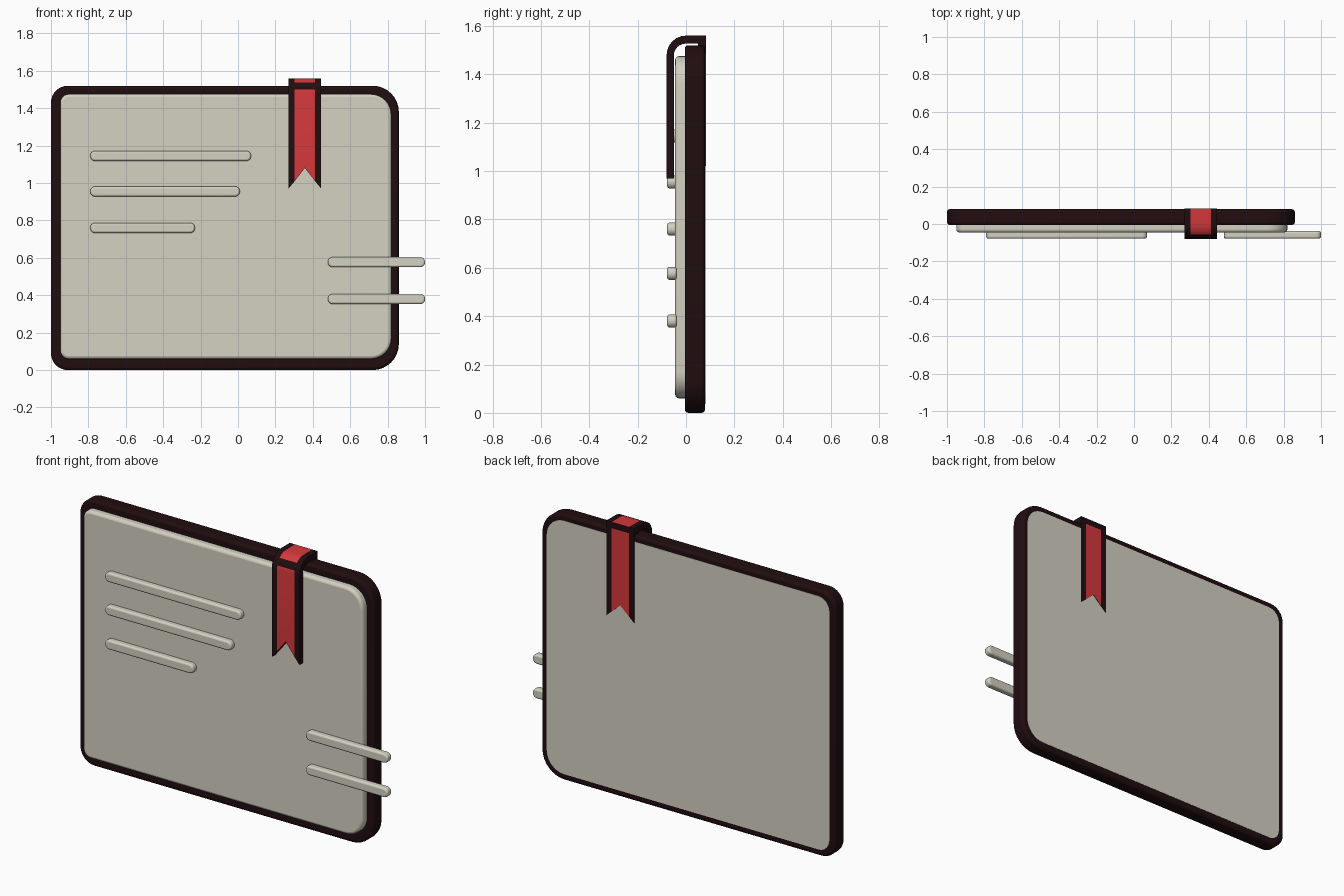
import bpy
import bmesh
from math import sin, cos, pi, radians

default = bpy.data.objects.get("Cube")
if default:
    bpy.data.objects.remove(default, do_unlink=True)


def material(name, rgb):
    m = bpy.data.materials.new(name)
    m.use_nodes = True
    m.diffuse_color = (*rgb, 1)
    m.node_tree.nodes["Principled BSDF"].inputs["Base Color"].default_value = (*rgb, 1)
    return m


DARK = material("dark brown", (0.015, 0.004, 0.005))
CREAM = material("cream paper", (0.66, 0.64, 0.54))
RED = material("ribbon red", (0.66, 0.04, 0.045))


def finish(name, bm, mats, bevel=0):
    bmesh.ops.recalc_face_normals(bm, faces=bm.faces)
    mesh = bpy.data.meshes.new(name)
    bm.to_mesh(mesh)
    bm.free()
    for m in mats:
        mesh.materials.append(m)
    ob = bpy.data.objects.new(name, mesh)
    bpy.context.collection.objects.link(ob)
    if bevel:
        mod = ob.modifiers.new("soft edges", "BEVEL")
        mod.width = bevel
        mod.segments = 3
        mod.limit_method = "ANGLE"
        mod.angle_limit = radians(40)
    bpy.ops.object.select_all(action="DESELECT")
    bpy.context.view_layer.objects.active = ob
    ob.select_set(True)
    bpy.ops.object.shade_smooth_by_angle(angle=radians(40))
    return ob


def plate(name, xs, zs, ys, r_right, r_left, mat, bevel=0):
    """Upright plate with rounded corners; r_right at -x, r_left at +x."""
    bm = bmesh.new()
    corners = [(xs[1], zs[1], r_left, -1, -1), (xs[0], zs[1], r_right, 1, -1),
               (xs[0], zs[0], r_right, 1, 1), (xs[1], zs[0], r_left, -1, 1)]
    loop = []
    for i, (x, z, r, sx, sz) in enumerate(corners):
        for k in range(9):
            a = (i + k / 8) * pi / 2
            loop.append(bm.verts.new((x + r * (sx + cos(a)), ys[0], z + r * (sz + sin(a)))))
    bmesh.ops.remove_doubles(bm, verts=loop, dist=0.0005)
    face = bm.faces.new([v for v in loop if v.is_valid])
    ext = bmesh.ops.extrude_face_region(bm, geom=[face])
    verts = [g for g in ext["geom"] if isinstance(g, bmesh.types.BMVert)]
    bmesh.ops.translate(bm, verts=verts, vec=(0, ys[1] - ys[0], 0))
    return finish(name, bm, [mat], bevel)


# Book: cover, raised page block and back panel
plate("cover", (-1, 0.86), (0, 1.52), (-0.005, 0.079), 0.09, 0.14, DARK, 0.015)
plate("page", (-0.95, 0.82), (0.06, 1.475), (-0.045, 0.01), 0.045, 0.11, CREAM, 0.015)
plate("back_panel", (-0.963, 0.825), (0.036, 1.485), (0.075, 0.0805), 0.07, 0.11, CREAM)

# Raised writing lines and binder rods
bars = [("writing_line_top", -0.79, 0.07, 1.145), ("writing_line_middle", -0.79, 0.01, 0.955),
        ("writing_line_bottom", -0.79, -0.23, 0.76),
        ("rod_upper", 0.48, 1.0, 0.577), ("rod_lower", 0.48, 1.0, 0.38)]
for name, x0, x1, z in bars:
    plate(name, (x0, x1), (z - 0.027, z + 0.027), (-0.078, -0.038), 0.026, 0.026, CREAM, 0.01)


# Bookmark ribbon: strip folded over the top edge, swallowtail at both ends
def bookmark():
    bm = bmesh.new()
    columns = [(0.27, 0), (0.303, 0.04), (0.3575, 0.11), (0.412, 0.04), (0.445, 0)]
    # stations: outer (y, z), inner (y, z), swallowtail amount
    path = [((-0.08, 0.97), (-0.05, 0.97), 1)]
    for k in range(7):
        a = k * pi / 12
        path.append(((-0.08 * cos(a), 1.48 + 0.08 * sin(a)),
                     (-0.05 * cos(a), 1.48 + 0.047 * sin(a)), 0))
    path += [((0.083, 1.56), (0.05, 1.527), 0),
             ((0.083, 1.525), (0.05, 1.52), 0),
             ((0.083, 1.02), (0.05, 1.02), 0.7)]
    dark_bands = (2, 3, 8)
    rows = []
    for outer, inner, tail in path:
        rows.append([[bm.verts.new((x, y, z + lift * tail)) for x, lift in columns]
                     for y, z in (outer, inner)])
    last = len(columns) - 1
    for s in range(len(rows) - 1):
        (a, ai), (b, bi) = rows[s], rows[s + 1]
        for c in range(last):
            f = bm.faces.new((a[c], a[c + 1], b[c + 1], b[c]))
            f.material_index = int(0 < c < last - 1 and s not in dark_bands)
            bm.faces.new((ai[c], ai[c + 1], bi[c + 1], bi[c]))
        for c in (0, last):
            bm.faces.new((a[c], b[c], bi[c], ai[c]))
    for o, i in (rows[0], rows[-1]):
        for c in range(last):
            bm.faces.new((o[c], o[c + 1], i[c + 1], i[c]))
    return finish("bookmark_ribbon", bm, [DARK, RED])


bookmark()
